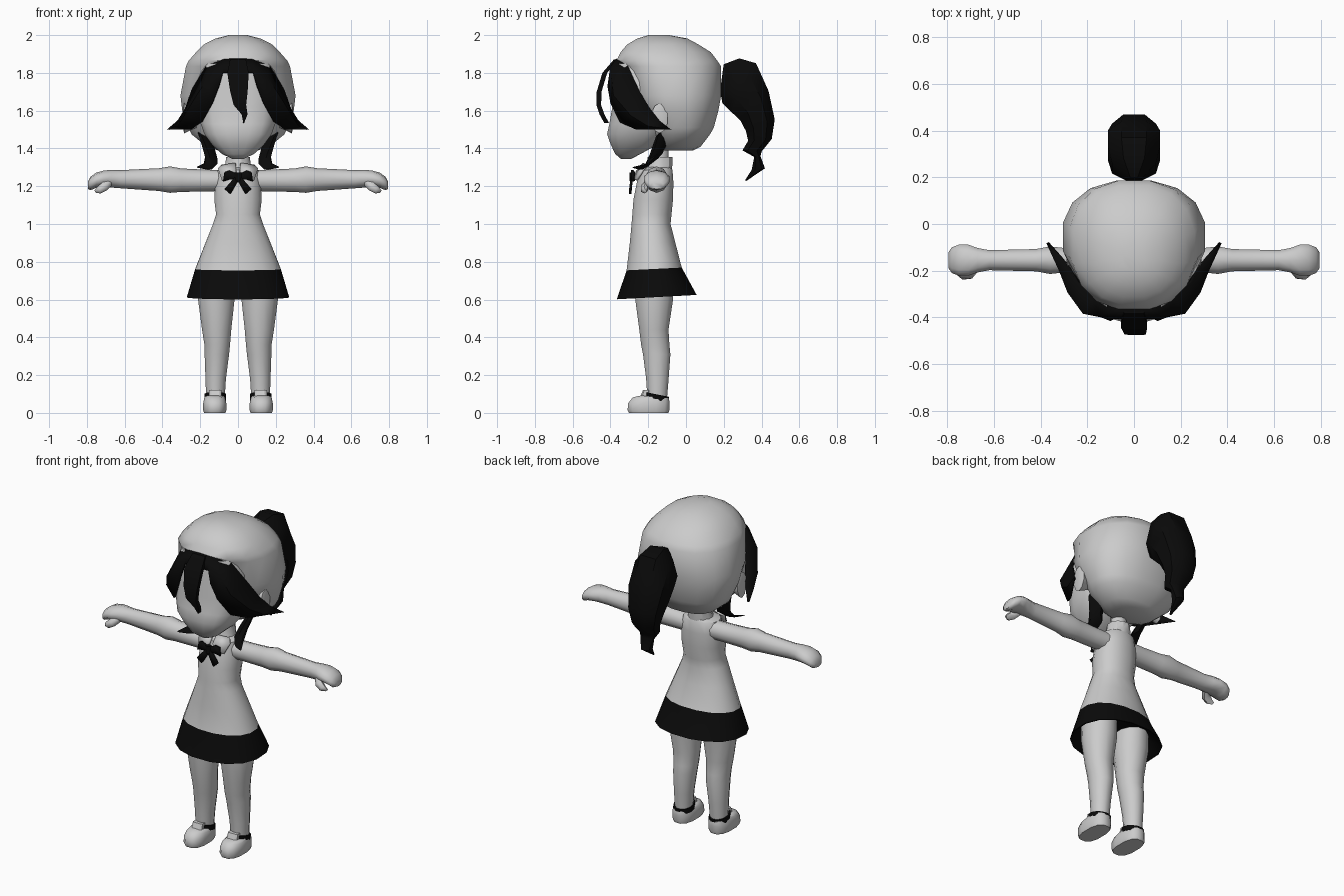
import bpy, bmesh, math
from mathutils import Vector


def material(name, v):
    m = bpy.data.materials.new(name)
    m.diffuse_color = (v, v, v, 1)
    return m


GREY = material("pale grey", 0.6)
BLACK = material("black", 0.003)


def finish(name, bm, mats, mirror=False, thick=0.0, angle=60):
    bmesh.ops.recalc_face_normals(bm, faces=bm.faces[:])
    me = bpy.data.meshes.new(name)
    bm.to_mesh(me)
    bm.free()
    ob = bpy.data.objects.new(name, me)
    bpy.context.collection.objects.link(ob)
    for m in mats:
        me.materials.append(m)
    if thick:
        s = ob.modifiers.new("thickness", 'SOLIDIFY')
        s.thickness, s.offset = thick, 0
    if mirror:
        ob.modifiers.new("mirror", 'MIRROR').use_clip = True
    bpy.ops.object.select_all(action='DESELECT')
    ob.select_set(True)
    bpy.context.view_layer.objects.active = ob
    bpy.ops.object.shade_smooth_by_angle(angle=math.radians(angle))
    return ob


def ring(c, u, v, n=12, p=2.0):
    """Superellipse loop around c, spanned by half-axes u and v."""
    out = []
    for i in range(n):
        a = 2 * math.pi * (i + 0.5) / n
        k, s = math.cos(a), math.sin(a)
        out.append(Vector(c) + Vector(u) * math.copysign(abs(k) ** (2 / p), k)
                   + Vector(v) * math.copysign(abs(s) ** (2 / p), s))
    return out


def level(z, w, yf, yb, cx=0.0, slope=0.0, n=12, p=2.0):
    """Horizontal loop from front yf to back yb, optionally tilted."""
    h = (yb - yf) / 2
    return ring((cx, (yf + yb) / 2, z), (w, 0, 0), (0, h, slope * h), n, p)


def loft(name, rings, mats, mirror=False, rule=None, caps=True, angle=60):
    bm = bmesh.new()
    loops = [[bm.verts.new(q) for q in r] for r in rings]
    n = len(loops[0])
    for k in range(len(loops) - 1):
        a, b = loops[k], loops[k + 1]
        for i in range(n):
            f = bm.faces.new((a[i], a[(i + 1) % n], b[(i + 1) % n], b[i]))
            f.material_index = rule(k) if rule else 0
    if caps:
        for loop, k in ((loops[0], 0), (loops[-1], len(loops) - 2)):
            f = bm.faces.new(loop)
            f.material_index = rule(k) if rule else 0
    return finish(name, bm, mats, mirror, angle=angle)


def sheet(name, rows, mat, mirror=False, thick=0.012):
    """Thin sheet through rows of equally many points."""
    bm = bmesh.new()
    g = [[bm.verts.new(q) for q in r] for r in rows]
    for a, b in zip(g, g[1:]):
        for i in range(len(a) - 1):
            bm.faces.new((a[i], a[i + 1], b[i + 1], b[i]))
    bmesh.ops.remove_doubles(bm, verts=bm.verts[:], dist=1e-4)
    return finish(name, bm, [mat], mirror, thick, angle=40)


# Head: rounded skull and flatter face with a pointed chin
skull = [(1.39, .11, -.14, .04), (1.41, .17, -.16, .08), (1.475, .25, -.19, .13),
         (1.51, .268, -.2, .15), (1.6, .30, -.26, .175), (1.68, .31, -.3, .19),
         (1.835, .28, -.345, .19), (1.865, .265, -.372, .17), (1.91, .225, -.35, .135),
         (1.95, .185, -.315, .07), (1.982, .12, -.26, .01), (2.0, .05, -.2, -.09)]
loft("skull", [level(*r, n=16, p=2.3) for r in skull], [GREY])
face = [(1.345, .03, -.345, -.29), (1.37, .085, -.375, -.24), (1.42, .14, -.4, -.15),
        (1.475, .18, -.42, -.1), (1.53, .2, -.408, -.08), (1.62, .215, -.392, -.08),
        (1.75, .22, -.385, -.08), (1.85, .18, -.37, -.1)]
loft("face", [level(*r, n=16, p=2.8) for r in face], [GREY])
ear = [(.22, .02, .05), (.265, .04, .07), (.285, .045, .08), (.29, .03, .06)]
loft("ear", [ring((x, -.14, 1.56), (0, a, 0), (0, 0, b), 10) for x, a, b in ear],
     [GREY], mirror=True)

# Fringe: swept side panels and a middle lock
sheet("fringe_side", [
    [(0, -.365, 1.873), (0, -.392, 1.84), (0, -.4, 1.8)],
    [(.07, -.365, 1.87), (.075, -.395, 1.83), (.08, -.4, 1.8)],
    [(.165, -.305, 1.835), (.15, -.39, 1.78), (.1, -.41, 1.73)],
    [(.24, -.25, 1.71), (.215, -.38, 1.68), (.135, -.395, 1.64)],
    [(.275, -.19, 1.61), (.28, -.29, 1.575), (.19, -.345, 1.54)],
    [(.315, -.14, 1.545), (.315, -.2, 1.52), (.245, -.26, 1.503)],
    [(.37, -.08, 1.5)] * 3], BLACK, mirror=True)
lock = [(1.87, 0, .06, -.37), (1.8, 0, .08, -.43), (1.7, .005, .065, -.46),
        (1.63, .01, .047, -.462), (1.58, .035, .022, -.445), (1.535, .03, .003, -.42)]
loft("fringe_middle", [ring((x, y, z), (w, 0, 0), (0, .018, 0), 4) for z, x, w, y in lock],
     [BLACK], angle=30)

# Ponytail: outer and inner profile points with half-width
tail = [(.2, 1.85, .18, 1.7, .035), (.285, 1.885, .19, 1.63, .1), (.375, 1.86, .235, 1.585, .12),
        (.442, 1.71, .285, 1.54, .12), (.475, 1.555, .312, 1.49, .1), (.458, 1.45, .325, 1.44, .08),
        (.405, 1.385, .295, 1.39, .055), (.395, 1.36, .36, 1.355, .045),
        (.42, 1.295, .345, 1.285, .03), (.32, 1.228, .312, 1.232, .005)]
loft("ponytail", [ring((0, (a + c) / 2, (b + d) / 2), (w, 0, 0), (0, (a - c) / 2, (b - d) / 2), 8, 2.4)
                  for a, b, c, d, w in tail], [BLACK], angle=40)

# Loose tufts beside the neck
tuft = [(.19, -.13, 1.48, .03), (.155, -.145, 1.4, .045), (.14, -.17, 1.345, .045),
        (.16, -.215, 1.305, .03), (.215, -.28, 1.3, .004)]
loft("neck_tuft", [ring((x, y, z), (w * .8, 0, w * .3), (0, w, w * .6), 6) for x, y, z, w in tuft],
     [BLACK], mirror=True, angle=40)

# Neck, collar band and collar wings
loft("neck", [level(z, .045, -.18, -.09) for z in (1.24, 1.45)], [GREY])
loft("collar_band", [level(1.27, .085, -.225, -.075), level(1.31, .07, -.21, -.07),
                     level(1.355, .065, -.205, -.07)], [GREY], angle=30)
sheet("collar_wing", [[(.012, -.225, 1.32), (.085, -.2, 1.31)], [(.01, -.262, 1.275), (.105, -.225, 1.29)],
                      [(.05, -.272, 1.235), (.085, -.26, 1.232)]], GREY, mirror=True)

# Dress: torso flaring into a skirt with a dark band, open below
dress = [(1.305, .06, -.2, -.08, 0), (1.285, .11, -.245, -.07, 0), (1.22, .122, -.262, -.065, 0),
         (1.13, .128, -.28, -.067, 0), (1.05, .118, -.286, -.075, 0), (1.0, .135, -.29, -.08, 0),
         (.9, .175, -.3, -.055, .03), (.762, .23, -.317, -.02, .05),
         (.613, .275, -.37, .06, .055), (.615, .265, -.36, .05, .055), (.7, .2, -.3, -.03, .05)]
loft("dress", [level(z, w, f, b, slope=s, n=16, p=2.2) for z, w, f, b, s in dress],
     [GREY, BLACK], rule=lambda k: int(k >= 7), angle=50)

# Bow: two loops, two tails and a knot
sheet("bow_loop", [[(0, -.285, 1.262), (0, -.285, 1.238)], [(.045, -.285, 1.285), (.05, -.285, 1.235)],
                   [(.07, -.275, 1.275), (.078, -.28, 1.225)]], BLACK, mirror=True)
sheet("bow_tail", [[(-.012, -.287, 1.245), (.015, -.287, 1.25)], [(.04, -.295, 1.158), (.072, -.295, 1.185)]],
      BLACK, mirror=True)
loft("bow_knot", [level(z, .02, -.3, -.27, n=6) for z in (1.228, 1.272)], [BLACK])

# Arms: sleeve bulging at the elbow, forearm and closed hand
arm = [(.06, 1.23, .06, .055), (.18, 1.23, .055, .058), (.3, 1.232, .055, .062),
       (.36, 1.235, .062, .07), (.42, 1.235, .05, .06), (.62, 1.237, .045, .048),
       (.67, 1.24, .055, .047), (.71, 1.24, .07, .043), (.75, 1.232, .07, .04),
       (.78, 1.215, .058, .036), (.795, 1.205, .035, .02)]
loft("arm", [ring((x, -.155, z), (0, a, 0), (0, 0, b), 10) for x, z, a, b in arm],
     [GREY], mirror=True)
thumb = [(.68, -.185, 1.225, .022), (.705, -.215, 1.2, .022), (.735, -.222, 1.18, .018),
         (.755, -.215, 1.172, .008)]
loft("thumb", [ring((x, y, z), (.3 * r, r, 0), (.5 * r, 0, r), 6) for x, y, z, r in thumb],
     [GREY], mirror=True)

# Legs
leg = [(.72, .115, .095, -.275, -.06), (.6, .115, .1, -.272, -.065), (.44, .113, .08, -.25, -.09),
       (.36, .11, .07, -.24, -.085), (.31, .112, .067, -.23, -.08), (.18, .118, .056, -.213, -.09),
       (.06, .12, .05, -.205, -.1)]
loft("leg", [level(z, w, f, b, cx=c) for z, c, w, f, b in leg], [GREY], mirror=True)

# Shoes with ankle strap and tongue
shoe = [(0, .058, -.305, -.09), (.015, .063, -.312, -.085), (.05, .063, -.31, -.085),
        (.072, .058, -.285, -.085), (.085, .053, -.24, -.09)]
loft("shoe", [level(*r, cx=.123, slope=-.1 if i > 2 else 0, p=2.6) for i, r in enumerate(shoe)],
     [GREY], mirror=True)
loft("ankle_strap", [level(z, .059, -.222, -.088, cx=.121, slope=-.2) for z in (.068, .098)],
     [BLACK], mirror=True, angle=30)
loft("shoe_tongue", [level(.07, .036, -.25, -.19, cx=.12, n=8, p=4),
                     level(.122, .034, -.228, -.19, cx=.12, n=8, p=4)], [GREY], mirror=True, angle=30)
